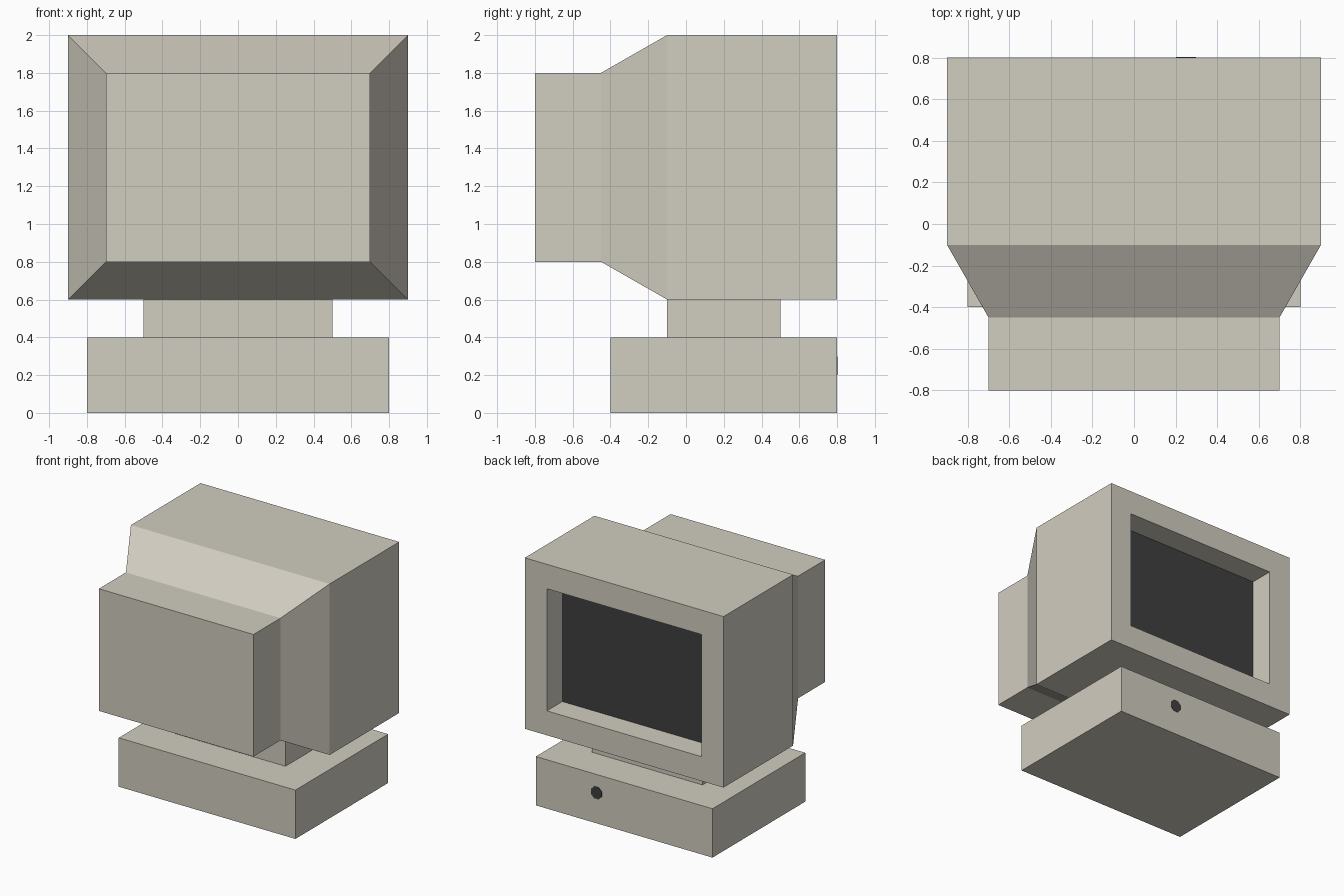
import bpy, bmesh, math
from mathutils import Matrix

if "Cube" in bpy.data.objects:
    bpy.data.objects.remove(bpy.data.objects["Cube"])


def material(name, rgb):
    m = bpy.data.materials.new(name)
    m.diffuse_color = (*rgb, 1)
    m.use_nodes = True
    m.node_tree.nodes["Principled BSDF"].inputs["Base Color"].default_value = m.diffuse_color
    return m


BEIGE = material("beige_plastic", (0.64, 0.61, 0.53))
DARK = material("dark_glass", (0.05, 0.05, 0.05))


def finish(name, bm, *mats):
    bmesh.ops.recalc_face_normals(bm, faces=bm.faces)
    me = bpy.data.meshes.new(name)
    bm.to_mesh(me)
    bm.free()
    for m in mats:
        me.materials.append(m)
    ob = bpy.data.objects.new(name, me)
    bpy.context.collection.objects.link(ob)
    return ob


def loft(name, sections, *mats):
    """Skin rectangles (y, half width, z low, z high) in order, capping both ends.
    The last cap takes the last material."""
    bm = bmesh.new()
    rings = [[bm.verts.new(p) for p in ((-w, y, lo), (w, y, lo), (w, y, hi), (-w, y, hi))]
             for y, w, lo, hi in sections]
    for a, b in zip(rings, rings[1:]):
        for i in range(4):
            j = (i + 1) % 4
            bm.faces.new((a[i], a[j], b[j], b[i]))
    bm.faces.new(rings[0])
    bm.faces.new(rings[-1]).material_index = len(mats) - 1
    return finish(name, bm, *mats)


# Monitor: tube housing, flare, main case, bezel and recessed screen
loft("monitor", [(-0.8, 0.7, 0.8, 1.8), (-0.45, 0.7, 0.8, 1.8), (-0.1, 0.9, 0.6, 2.0),
                 (0.8, 0.9, 0.6, 2.0), (0.8, 0.7, 0.8, 1.8), (0.6, 0.7, 0.8, 1.8)],
     BEIGE, DARK)

# Neck and computer case
loft("neck", [(-0.1, 0.5, 0.4, 0.6), (0.5, 0.5, 0.4, 0.6)], BEIGE)
loft("computer_case", [(-0.4, 0.8, 0, 0.4), (0.8, 0.8, 0, 0.4)], BEIGE)

# Eight-sided power button plate
bm = bmesh.new()
bmesh.ops.create_cone(bm, cap_ends=True, segments=8, radius1=0.053, radius2=0.053, depth=0.006,
                      matrix=Matrix.Translation((0.25, 0.8, 0.25))
                      @ Matrix.Rotation(math.pi / 2, 4, 'X')
                      @ Matrix.Rotation(math.pi / 8, 4, 'Z'))
finish("power_button", bm, DARK)
